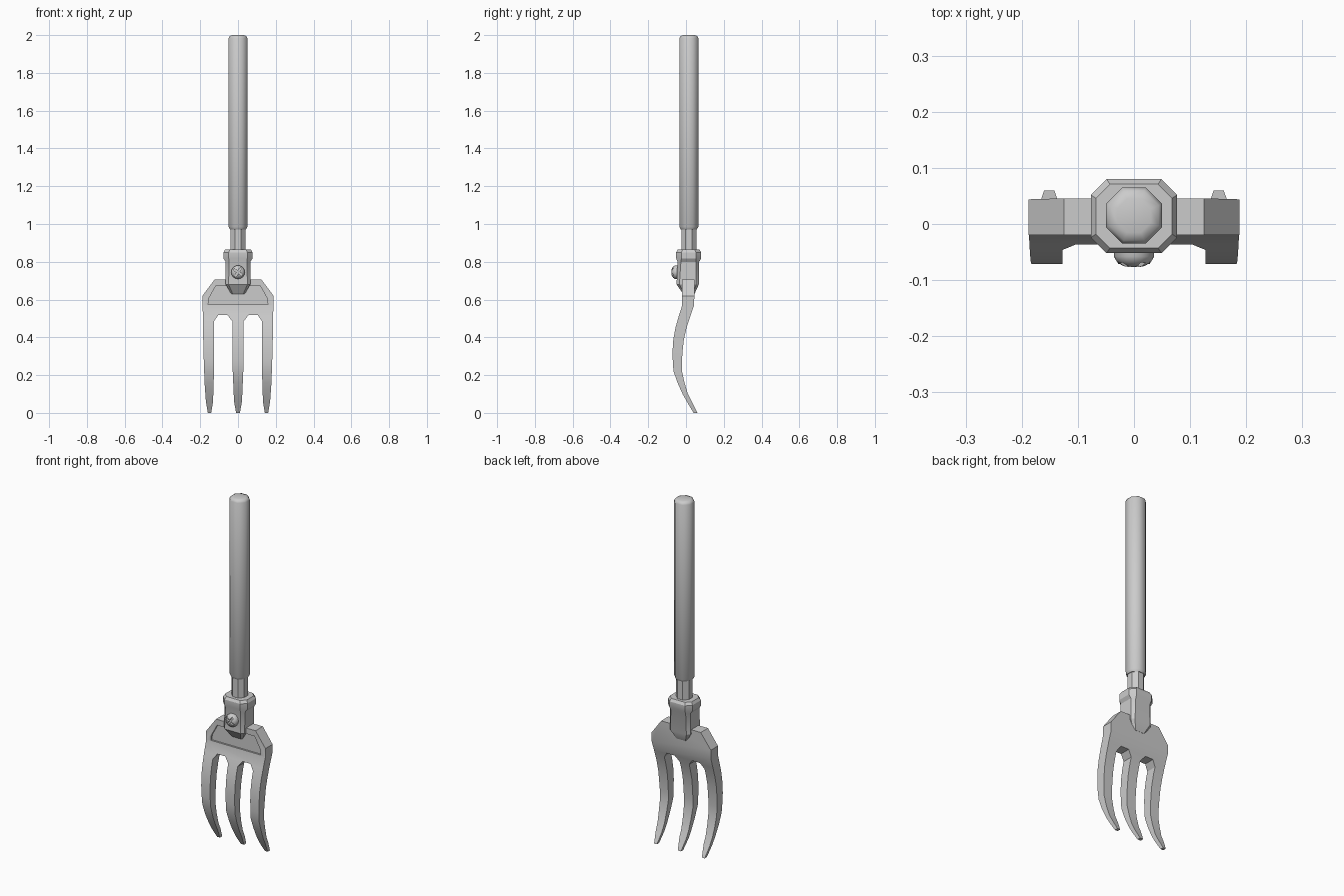
import bpy, bmesh, math
from mathutils import Matrix

if "Cube" in bpy.data.objects:
    bpy.data.objects.remove(bpy.data.objects["Cube"])

grey = bpy.data.materials.new("grey_metal")
grey.diffuse_color = (0.6, 0.6, 0.6, 1)
grey.use_nodes = True
grey.node_tree.nodes["Principled BSDF"].inputs["Base Color"].default_value = grey.diffuse_color


def make_object(name, bm):
    bmesh.ops.recalc_face_normals(bm, faces=bm.faces[:])
    mesh = bpy.data.meshes.new(name)
    bm.to_mesh(mesh)
    bm.free()
    mesh.materials.append(grey)
    obj = bpy.data.objects.new(name, mesh)
    bpy.context.collection.objects.link(obj)
    return obj


def activate(obj):
    bpy.ops.object.select_all(action='DESELECT')
    obj.select_set(True)
    bpy.context.view_layer.objects.active = obj


def smooth(obj, degrees):
    activate(obj)
    bpy.ops.object.shade_smooth_by_angle(angle=math.radians(degrees))


def cut(obj, cutter):
    cutter.hide_render = True
    mod = obj.modifiers.new("cut", 'BOOLEAN')
    mod.operation = 'DIFFERENCE'
    mod.solver = 'EXACT'
    mod.object = cutter
    activate(obj)
    bpy.ops.object.modifier_apply(modifier=mod.name)
    bpy.data.objects.remove(cutter)


def bridge(bm, rings):
    n = len(rings[0])
    for a, b in zip(rings, rings[1:]):
        for i in range(n):
            j = (i + 1) % n
            bm.faces.new((a[i], a[j], b[j], b[i]))
    bm.faces.new(rings[0])
    bm.faces.new(rings[-1])


def octagon_loft(name, sections):
    """Each section: z, half width, front y, back y, corner chamfer."""
    bm = bmesh.new()
    rings = []
    for z, w, f, b, c in sections:
        pts = [(w, f + c), (w, b - c), (w - c, b), (c - w, b),
               (-w, b - c), (-w, f + c), (c - w, f), (w - c, f)]
        rings.append([bm.verts.new((x, y, z)) for x, y in pts])
    bridge(bm, rings)
    return make_object(name, bm)


def prism(name, outline, y0, y1):
    bm = bmesh.new()
    bridge(bm, [[bm.verts.new((x, y, z)) for x, z in outline] for y in (y0, y1)])
    return make_object(name, bm)


def round_section(z, r):
    return (z, r, 0.015 - r, 0.015 + r, r * 0.586)


# Handle, neck and socket
smooth(octagon_loft("handle", [round_section(z, r) for z, r in (
    (0.972, 0.043), (0.985, 0.05), (1.984, 0.05), (1.995, 0.044), (2.0, 0.03))]), 50)
smooth(octagon_loft("neck", [round_section(0.84, 0.04), round_section(0.98, 0.04)]), 30)
smooth(octagon_loft("socket", [
    (0.63, 0.036, -0.015, 0.045, 0.008),
    (0.68, 0.065, -0.05, 0.068, 0.015),
    (0.80, 0.065, -0.045, 0.07, 0.018),
    (0.818, 0.077, -0.052, 0.08, 0.028),
    (0.85, 0.077, -0.052, 0.08, 0.028),
    (0.865, 0.068, -0.043, 0.071, 0.025)]), 30)

# Fork head: flat outline, sliced into rows, thickened and curved
half = [(0.125, 0.705), (0.188, 0.62), (0.186, 0.50), (0.183, 0.33), (0.177, 0.16),
        (0.170, 0.06), (0.160, 0.0), (0.142, 0.0), (0.132, 0.06), (0.127, 0.22),
        (0.127, 0.485), (0.105, 0.517), (0.055, 0.517), (0.030, 0.485),
        (0.028, 0.22), (0.021, 0.06), (0.010, 0.0)]
outline = half + [(-x, z) for x, z in reversed(half)]

# Curve of the head: z, front y, back y
curve = [(0.0, 0.040, 0.060), (0.04, 0.016, 0.040), (0.10, -0.018, 0.010),
         (0.16, -0.045, -0.008), (0.22, -0.066, -0.021), (0.27, -0.070, -0.022),
         (0.33, -0.071, -0.018), (0.39, -0.067, -0.011), (0.45, -0.056, 0.003),
         (0.51, -0.039, 0.022), (0.57, -0.020, 0.043), (0.72, -0.020, 0.046)]


def curve_y(z, side):
    for a, b in zip(curve, curve[1:]):
        if z <= b[0]:
            t = (z - a[0]) / (b[0] - a[0])
            return a[side] + t * (b[side] - a[side])
    return curve[-1][side]


bm = bmesh.new()
bm.faces.new([bm.verts.new((x, 0, z)) for x, z in outline])
for level in curve[1:-1]:
    bmesh.ops.bisect_plane(bm, geom=bm.verts[:] + bm.edges[:] + bm.faces[:],
                           plane_co=(0, 0, level[0]), plane_no=(0, 0, 1))
extruded = bmesh.ops.extrude_face_region(bm, geom=bm.faces[:], use_keep_orig=True)
back = {g for g in extruded["geom"] if isinstance(g, bmesh.types.BMVert)}
for v in bm.verts:
    v.co.y = curve_y(v.co.z, 2 if v in back else 1)
fork = make_object("fork_head", bm)

# Recessed panel on the front of the head
panel = [(-0.158, 0.575), (0.158, 0.575), (0.155, 0.605), (0.118, 0.672),
         (-0.118, 0.672), (-0.155, 0.605)]
cut(fork, prism("panel_cutter", panel, -0.1, -0.010))
smooth(fork, 30)

# Domed screw with a cross slot
bm = bmesh.new()
rings = []
for y, r in ((-0.04, 0.036), (-0.058, 0.036), (-0.068, 0.030), (-0.075, 0.019), (-0.077, 0.008)):
    rings.append([bm.verts.new((r * math.cos(i * math.tau / 16), y,
                                0.745 + r * math.sin(i * math.tau / 16))) for i in range(16)])
bridge(bm, rings)
screw = make_object("screw", bm)
for angle in (35, 125):
    bm = bmesh.new()
    bmesh.ops.create_cube(bm, size=1, matrix=Matrix.Translation((0, -0.08, 0.745))
                          @ Matrix.Rotation(math.radians(angle), 4, 'Y')
                          @ Matrix.Diagonal((0.056, 0.03, 0.011, 1)))
    cut(screw, make_object("slot_cutter", bm))
smooth(screw, 35)
